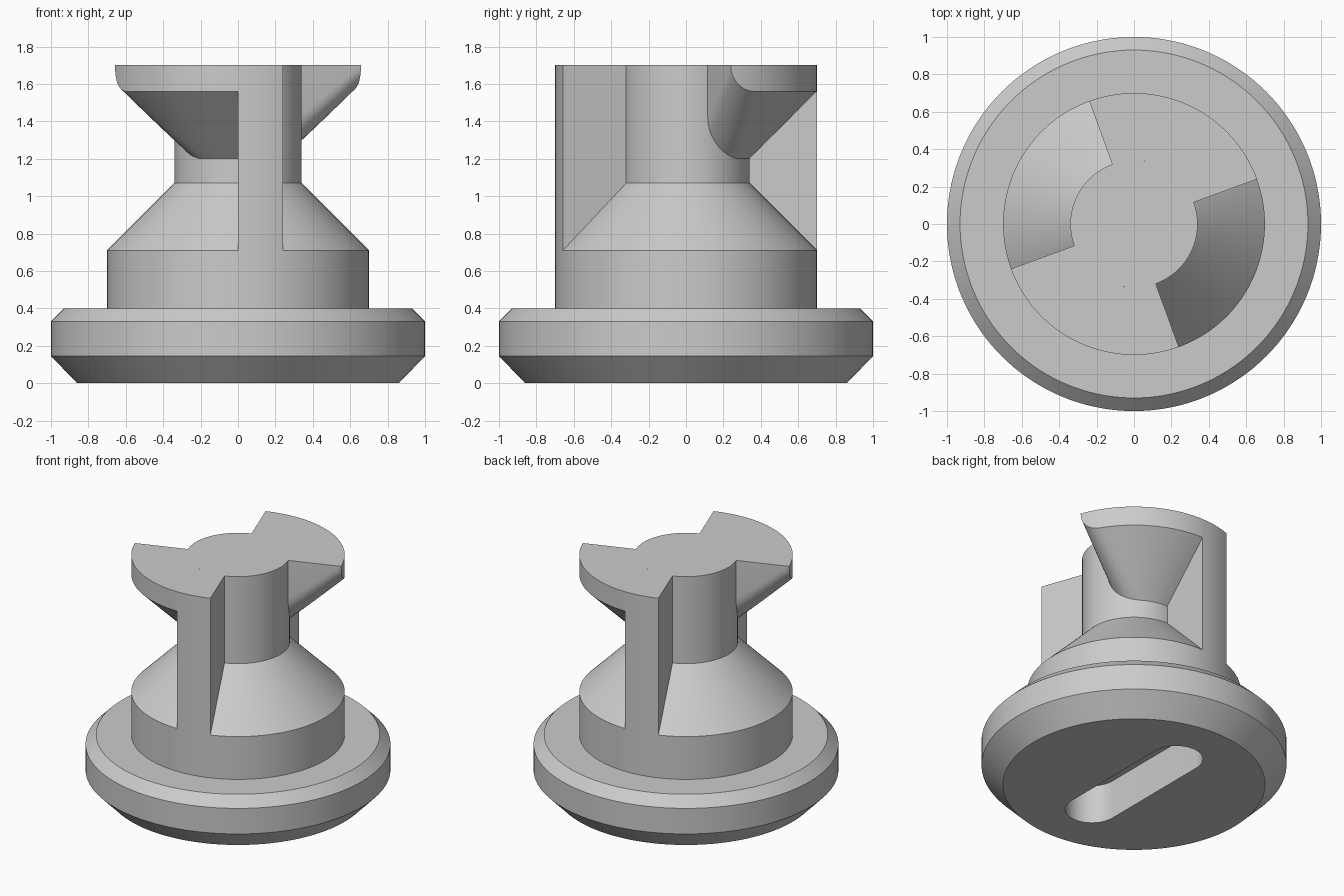
import bpy, bmesh
from math import sin, cos, pi, radians

if "Cube" in bpy.data.objects:
    bpy.data.objects.remove(bpy.data.objects["Cube"])

grey = bpy.data.materials.new("plain grey")
grey.use_nodes = True
colour = (0.6, 0.6, 0.6, 1)
grey.diffuse_color = colour
grey.node_tree.nodes["Principled BSDF"].inputs["Base Color"].default_value = colour

TOP, STEM, DRUM = 1.70, 0.34, 0.70
SEGMENTS = 144


def finish(name, bm):
    """Turn a bmesh into a named, shaded object."""
    bmesh.ops.recalc_face_normals(bm, faces=bm.faces)
    mesh = bpy.data.meshes.new(name)
    bm.to_mesh(mesh)
    bm.free()
    mesh.materials.append(grey)
    obj = bpy.data.objects.new(name, mesh)
    bpy.context.collection.objects.link(obj)
    return obj


def smooth(obj):
    bpy.ops.object.select_all(action='DESELECT')
    obj.select_set(True)
    bpy.context.view_layer.objects.active = obj
    bpy.ops.object.shade_smooth_by_angle(angle=radians(30))


def lathe(name, profile):
    """Closed solid of revolution with flat caps."""
    bm = bmesh.new()
    rings = [[bm.verts.new((r * cos(2 * pi * i / SEGMENTS), r * sin(2 * pi * i / SEGMENTS), z))
              for i in range(SEGMENTS)] for r, z in profile]
    for low, high in zip(rings, rings[1:]):
        for i in range(SEGMENTS):
            j = (i + 1) % SEGMENTS
            bm.faces.new((low[i], low[j], high[j], high[i]))
    bm.faces.new(rings[0])
    bm.faces.new(rings[-1])
    return finish(name, bm)


def sector(name, columns, radii, floor):
    """Sector against the stem; columns hold (angle, underside z) per radius."""
    bm = bmesh.new()

    def row(column, top):
        return [bm.verts.new((r * cos(a), r * sin(a), TOP if top else z))
                for r, (a, z) in zip(radii, column)]

    tops = [row(c, True) for c in columns]
    lows = [row(c, False) for c in columns]
    last = len(radii) - 1
    for i in range(len(columns) - 1):
        for k in range(last):
            for grid in ((tops, lows) if floor else (tops,)):
                bm.faces.new((grid[i][k], grid[i][k + 1], grid[i + 1][k + 1], grid[i + 1][k]))
        bm.faces.new((tops[i][last], lows[i][last], lows[i + 1][last], tops[i + 1][last]))
    for i in ((0,) if floor else (0, -1)):
        for k in range(last):
            bm.faces.new((tops[i][k], tops[i][k + 1], lows[i][k + 1], lows[i][k]))
    smooth(finish(name, bm))


# Turned body: chamfered flange, drum, cone and stem
body = lathe("turned_body", [(0.86, 0), (1, 0.145), (1, 0.33), (0.93, 0.40), (DRUM, 0.40),
                             (DRUM, 0.71), (STEM, 1.07), (STEM, TOP)])

# Rounded slot cut into the underside
HALF, WIDTH, DEPTH = 0.43, 0.175, 0.28
bm = bmesh.new()
outline = []
for end in (1, -1):
    for i in range(25):
        a = pi * i / 24
        outline.append(bm.verts.new((end * WIDTH * cos(a), end * (HALF + WIDTH * sin(a)), -0.1)))
face = bm.faces.new(outline)
raised = bmesh.ops.extrude_face_region(bm, geom=[face])["geom"]
bmesh.ops.translate(bm, vec=(0, 0, DEPTH + 0.1),
                    verts=[v for v in raised if isinstance(v, bmesh.types.BMVert)])
cutter = finish("slot_cutter", bm)
cutter.hide_render = True
cut = body.modifiers.new("slot", 'BOOLEAN')
cut.operation = 'DIFFERENCE'
cut.solver = 'EXACT'
cut.object = cutter
bpy.context.view_layer.objects.active = body
bpy.ops.object.modifier_apply(modifier=cut.name)
bpy.data.objects.remove(cutter)
smooth(body)

# Two opposite locking wings, each with a stop wall at its end
radii = [STEM + (DRUM - STEM) * k / 8 for k in range(9)]
for side, turn in (("front", pi), ("back", 0)):
    start, stop, end = (turn + radians(d) for d in (20, 90, 110))
    columns = []
    for i in range(11):                     # rounded leading edge
        t = pi / 2 * i / 10
        column = []
        for r in radii:
            fillet = 0.22 - 0.082 * (r - STEM) / (DRUM - STEM)
            column.append((start + fillet * (1 - cos(t)) / r,
                           0.86 + r + fillet * (1 - sin(t))))
        columns.append(column)
    edge = columns[-1]
    for i in range(1, 25):                  # conical underside
        columns.append([(a + (stop - a) * i / 24, z) for a, z in edge])
    sector(side + "_wing", columns, radii, True)

    wall = [[(stop + (end - stop) * i / 8, 1.41 - r) for r in radii] for i in range(9)]
    sector(side + "_stop_wall", wall, radii, False)
